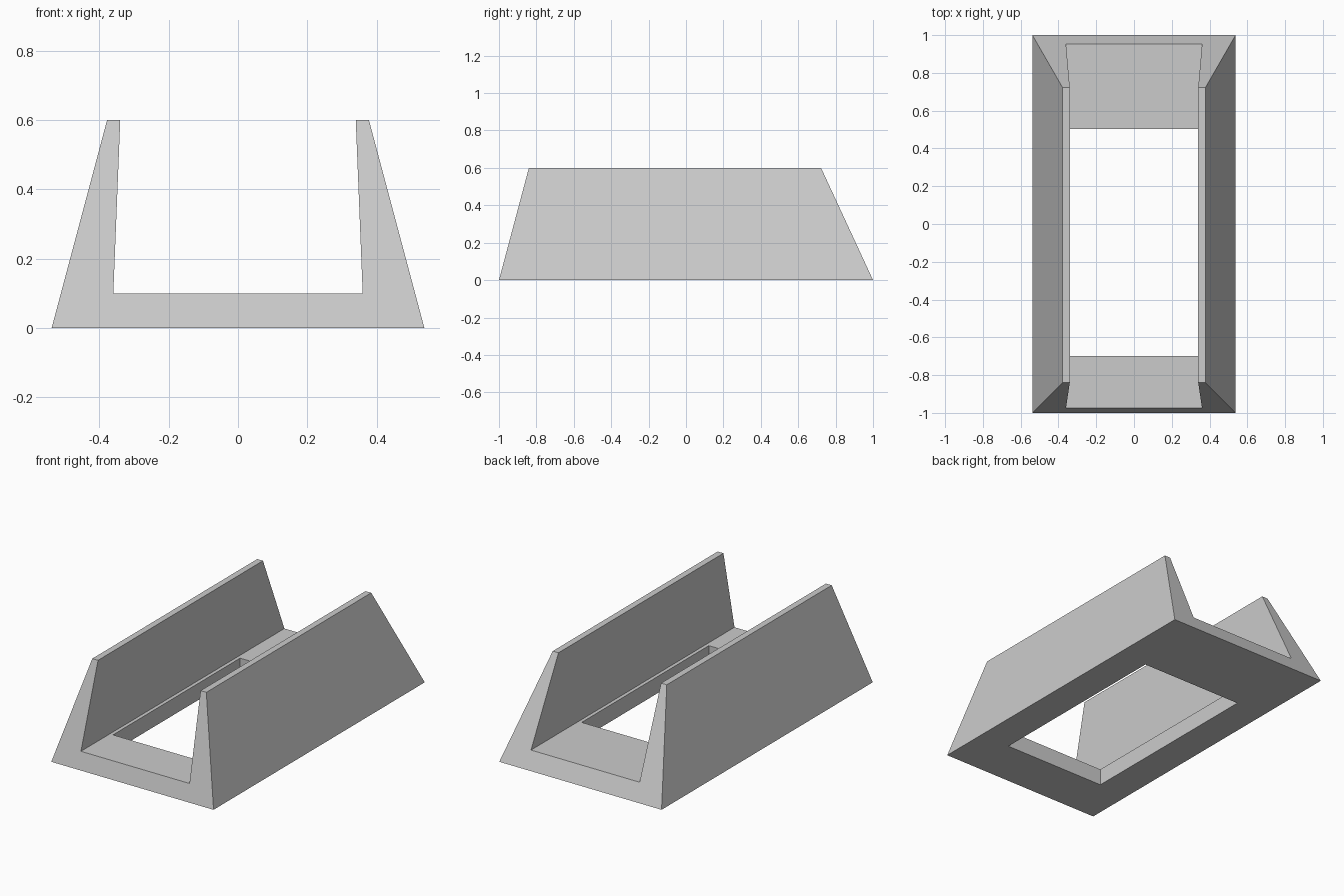
import bpy
import bmesh

cube = bpy.data.objects.get("Cube")
if cube:
    bpy.data.objects.remove(cube, do_unlink=True)

grey = bpy.data.materials.new("light_grey")
grey.use_nodes = True
colour = (0.6, 0.6, 0.6, 1)
grey.diffuse_color = colour
grey.node_tree.nodes["Principled BSDF"].inputs["Base Color"].default_value = colour


def tapered_block(name, bottom, top):
    """Six-sided block; each level is (half width, front y, back y, z)."""
    bm = bmesh.new()
    for w, front, back, z in (bottom, top):
        for x, y in ((-w, front), (w, front), (w, back), (-w, back)):
            bm.verts.new((x, y, z))
    bmesh.ops.convex_hull(bm, input=bm.verts)
    bmesh.ops.dissolve_limit(bm, angle_limit=0.01, verts=bm.verts, edges=bm.edges)
    bmesh.ops.recalc_face_normals(bm, faces=bm.faces)
    mesh = bpy.data.meshes.new(name)
    bm.to_mesh(mesh)
    bm.free()
    mesh.materials.append(grey)
    obj = bpy.data.objects.new(name, mesh)
    bpy.context.collection.objects.link(obj)
    return obj


# Sloped outer body
body = tapered_block("cradle_body", (0.538, -1, 1, 0), (0.378, -0.84, 0.722, 0.6))

# Open channel between the walls, and the window through the floor
cutters = [
    tapered_block("channel_cutter", (0.36, -1.2, 1.2, 0.1), (0.336, -1.2, 1.2, 0.7)),
    tapered_block("window_cutter", (0.339, -0.7, 0.504, -0.1), (0.339, -0.7, 0.504, 0.2)),
]
for cutter in cutters:
    cutter.hide_render = True
    cut = body.modifiers.new(cutter.name, "BOOLEAN")
    cut.operation = "DIFFERENCE"
    cut.solver = "EXACT"
    cut.object = cutter

# Bake the cuts and drop the cutters
bpy.context.view_layer.update()
graph = bpy.context.evaluated_depsgraph_get()
finished = bpy.data.meshes.new_from_object(body.evaluated_get(graph))
body.modifiers.clear()
body.data = finished
for cutter in cutters:
    bpy.data.objects.remove(cutter, do_unlink=True)
